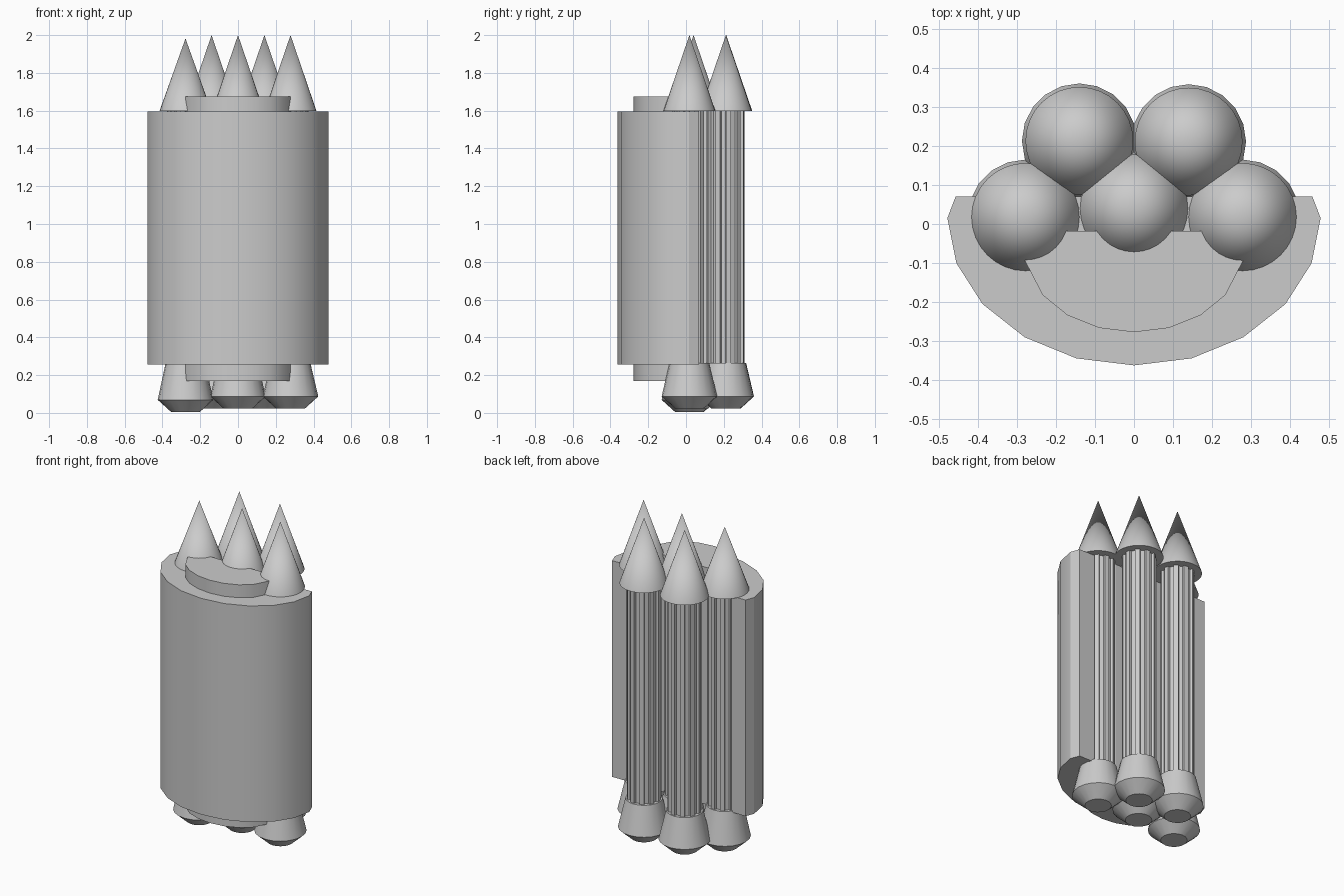
import bpy, bmesh, math

if "Cube" in bpy.data.objects:
    bpy.data.objects.remove(bpy.data.objects["Cube"])


def finish(name, bm, smooth=True):
    bmesh.ops.recalc_face_normals(bm, faces=bm.faces)
    me = bpy.data.meshes.new(name)
    bm.to_mesh(me)
    bm.free()
    ob = bpy.data.objects.new(name, me)
    bpy.context.collection.objects.link(ob)
    if smooth:
        bpy.ops.object.select_all(action='DESELECT')
        ob.select_set(True)
        bpy.context.view_layer.objects.active = ob
        bpy.ops.object.shade_smooth_by_angle(angle=math.radians(32))
    return ob


def prism(name, pts, z0, z1, smooth=True):
    bm = bmesh.new()
    f = bm.faces.new([bm.verts.new((x, y, z0)) for x, y in pts])
    r = bmesh.ops.extrude_face_region(bm, geom=[f], use_keep_orig=True)
    vs = [g for g in r['geom'] if isinstance(g, bmesh.types.BMVert)]
    bmesh.ops.translate(bm, verts=vs, vec=(0, 0, z1 - z0))
    return finish(name, bm, smooth)


def lathe(name, cx, cy, profile, n):
    # stacked rings, capped at both ends; radius 0 makes a tip
    bm = bmesh.new()
    rings = []
    for r, z in profile:
        if r == 0:
            rings.append([bm.verts.new((cx, cy, z))] * n)
        else:
            rings.append([bm.verts.new((cx + r * math.cos(math.tau * i / n),
                                        cy + r * math.sin(math.tau * i / n), z)) for i in range(n)])
    for a, b in zip(rings, rings[1:]):
        for i in range(n):
            j = (i + 1) % n
            bm.faces.new(list(dict.fromkeys((a[i], a[j], b[j], b[i]))))
    for ring, (r, z) in zip((rings[0], rings[-1]), (profile[0], profile[-1])):
        if r > 0:
            bm.faces.new(ring)
    return finish(name, bm)


def mirrored(half):
    # half outline runs from the back edge to the front centre point
    return half + [(-x, y) for x, y in reversed(half[:-1])]


# Main half-round housing and its inner raised core
prism("housing", mirrored([(0.457, 0.07), (0.478, 0.015), (0.455, -0.1), (0.388, -0.205),
                           (0.28, -0.29), (0.148, -0.344), (0, -0.362)]), 0.255, 1.595)
prism("inner_core", mirrored([(0.27, -0.018), (0.279, -0.095), (0.234, -0.182), (0.17, -0.234),
                              (0.09, -0.266), (0, -0.277)]), 0.17, 1.675)

# Five fluted tubes with pointed tips and flared nozzles
rockets = [(-0.278, 0.018, -0.018), (0, 0.04, 0), (0.278, 0.018, 0),
           (-0.14, 0.213, 0), (0.14, 0.211, 0)]
for k, (x, y, dz) in enumerate(rockets, 1):
    teeth = 10
    pts = []
    for i in range(teeth * 4):
        r = 0.097 if i % 4 < 2 else 0.083
        a = math.tau * (i // 2 + (0.06 if i % 2 == 0 else 0.94)) / (teeth * 2)
        pts.append((x + r * math.cos(a), y + r * math.sin(a)))
    prism(f"fluted_tube_{k}", pts, 0.25, 1.6, smooth=False)
    lathe(f"tip_cone_{k}", x, y, [(0.138, 1.597), (0, 2.0 + dz)], 32)
    lathe(f"nozzle_{k}", x, y, [(0.075, 0.022 + dz), (0.147, 0.087 + dz), (0.105, 0.265)], 20)
